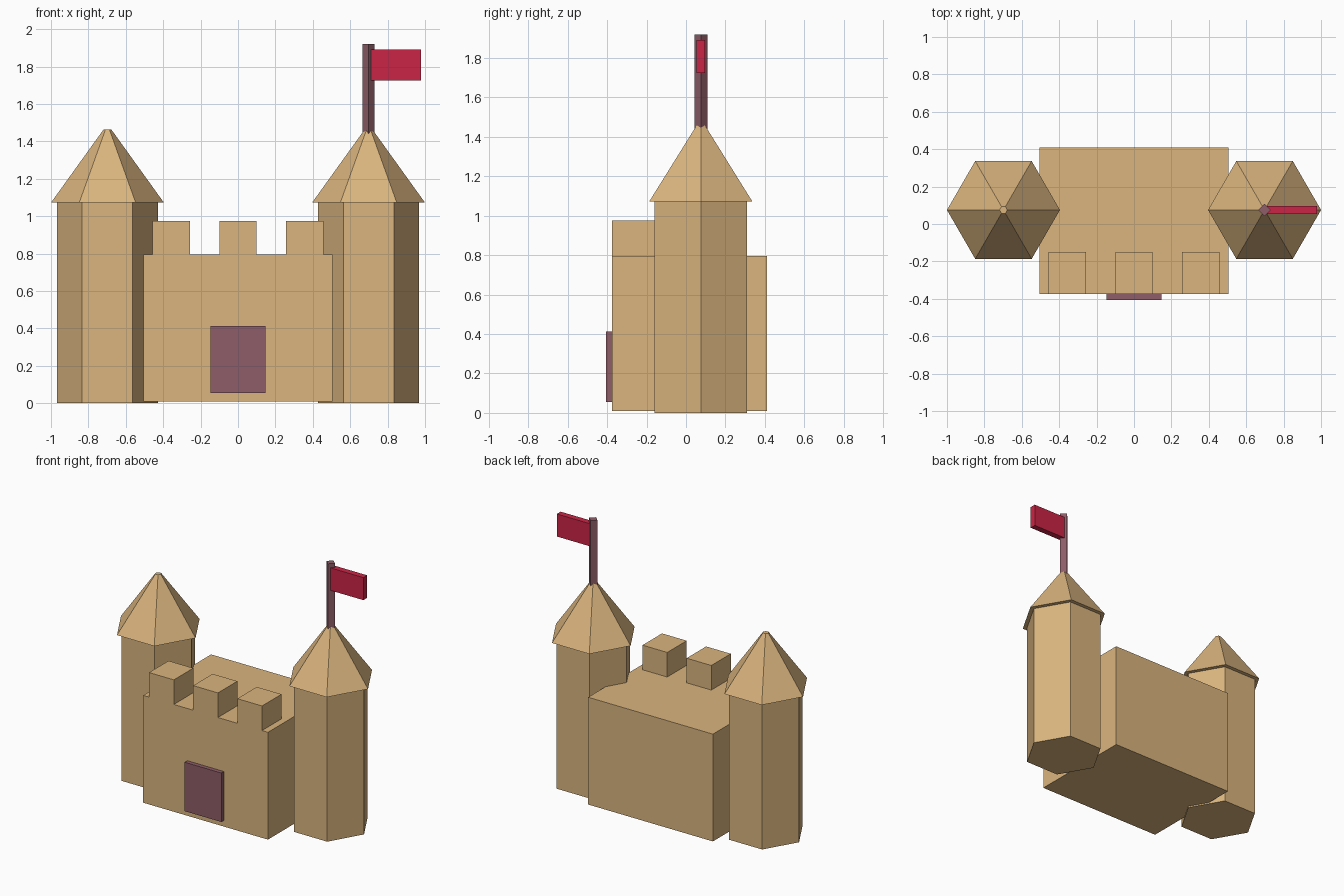
import bpy
import math

cube = bpy.data.objects.get("Cube")
if cube:
    bpy.data.objects.remove(cube, do_unlink=True)


def make_material(name, rgb):
    mat = bpy.data.materials.new(name)
    mat.use_nodes = True
    color = (*rgb, 1.0)
    mat.diffuse_color = color
    mat.node_tree.nodes["Principled BSDF"].inputs["Base Color"].default_value = color
    return mat


sand = make_material("sand", (0.70, 0.46, 0.21))
wood = make_material("plum_wood", (0.27, 0.11, 0.138))
red = make_material("flag_red", (0.60, 0.018, 0.061))


def finish(name, mat):
    obj = bpy.context.object
    obj.name = obj.data.name = name
    obj.data.materials.append(mat)
    return obj


def box(name, mat, x, y, z):
    """Box spanning the (min, max) pairs on each axis."""
    spans = (x, y, z)
    bpy.ops.mesh.primitive_cube_add(size=1, location=[sum(s) / 2 for s in spans])
    obj = finish(name, mat)
    obj.scale = [s[1] - s[0] for s in spans]
    bpy.ops.object.transform_apply(location=False, rotation=False, scale=True)
    return obj


def prism(name, mat, sides, center, z, r_bottom, r_top):
    """Upright prism or cut-off pyramid with a corner pointing along +x."""
    bpy.ops.mesh.primitive_cone_add(
        vertices=sides, radius1=r_bottom, radius2=r_top, depth=z[1] - z[0],
        location=(*center, sum(z) / 2), rotation=(0, 0, math.pi / 2))
    bpy.ops.object.transform_apply(location=False, rotation=True, scale=False)
    return finish(name, mat)


TOWER_X, TOWER_Y = 0.698, 0.075
FRONT = -0.375
WALL_TOP = 0.795

# Main keep
box("keep", sand, (-0.505, 0.505), (FRONT, 0.41), (0.01, WALL_TOP))

# Battlements along the front wall
for label, x in (("right", -0.357), ("middle", 0), ("left", 0.357)):
    box(label + "_battlement", sand, (x - 0.1, x + 0.1), (FRONT, -0.15),
        (WALL_TOP, 0.975))

# Door
box("door", wood, (-0.148, 0.148), (-0.405, FRONT), (0.055, 0.413))

# Six-sided towers with pointed roofs
for label, side in (("right", -1), ("left", 1)):
    center = (side * TOWER_X, TOWER_Y)
    prism(label + "_tower", sand, 6, center, (0, 1.075), 0.27, 0.27)
    prism(label + "_roof", sand, 6, center, (1.072, 1.463), 0.302, 0.021)

# Flag on the left tower
prism("flagpole", wood, 4, (TOWER_X, TOWER_Y), (1.44, 1.92), 0.033, 0.033)
box("flag", red, (TOWER_X + 0.012, 0.978), (0.053, 0.097), (1.725, 1.89))
